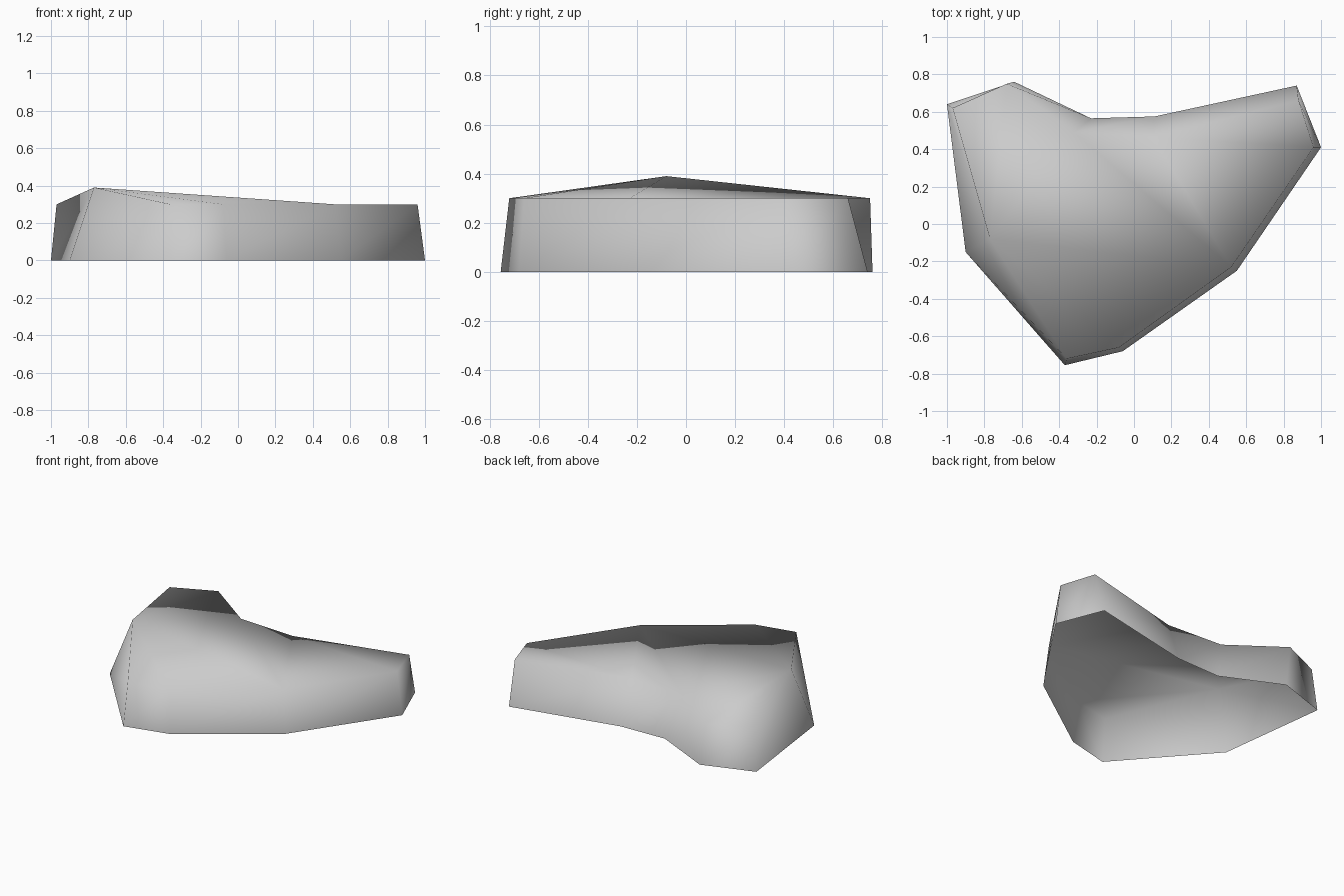
import bpy
import bmesh

cube = bpy.data.objects.get("Cube")
if cube:
    bpy.data.objects.remove(cube, do_unlink=True)

# Footprint and upper rim, clockwise from the back corner on -x
BASE = [(-1, .64), (-.64, .76), (-.23, .565), (.11, .575), (.87, .74),
        (1, .41), (.55, -.25), (-.06, -.68), (-.37, -.755), (-.9, -.15)]
RIM = [(-.97, .62), (-.68, .75), (-.32, .49), (.1, .465), (.88, .66),
       (.96, .41), (.52, -.23), (-.08, -.66), (-.36, -.72), (-.77, -.08)]
HEIGHT, PEAK_HEIGHT = .3, .39

# Top facets: a fan around the raised corner, then the flat arm
TOP = [(9, 0, 1), (9, 1, 2), (9, 2, 6), (9, 6, 7), (9, 7, 8),
       (2, 3, 6), (3, 5, 6), (3, 4, 5)]

grey = bpy.data.materials.new("stone grey")
grey.use_nodes = True
colour = (.6, .6, .6, 1)
grey.diffuse_color = colour
grey.node_tree.nodes["Principled BSDF"].inputs["Base Color"].default_value = colour

# Hollow slab, open underneath
bm = bmesh.new()
low = [bm.verts.new((x, y, 0)) for x, y in BASE]
high = [bm.verts.new((x, y, HEIGHT)) for x, y in RIM]
high[-1].co.z = PEAK_HEIGHT
for i in range(len(low)):
    j = (i + 1) % len(low)
    bm.faces.new((low[j], low[i], high[i], high[j]))
for tri in TOP:
    bm.faces.new([high[i] for i in reversed(tri)])
for face in bm.faces:
    face.smooth = True

mesh = bpy.data.meshes.new("rock_slab")
bm.to_mesh(mesh)
bm.free()
mesh.materials.append(grey)
slab = bpy.data.objects.new("rock_slab", mesh)
bpy.context.collection.objects.link(slab)
